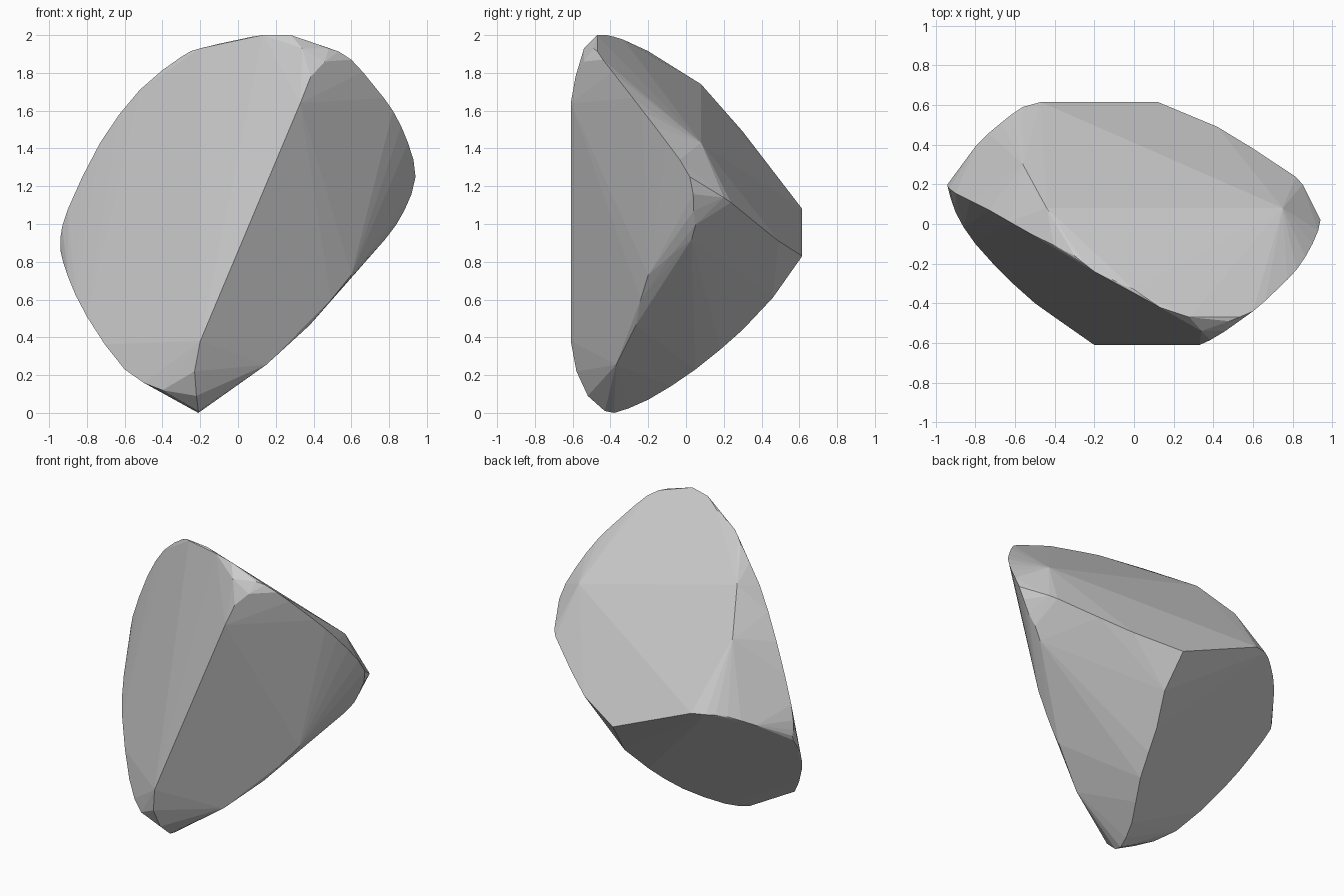
import bpy, bmesh
from mathutils import Vector

if "Cube" in bpy.data.objects:
    bpy.data.objects.remove(bpy.data.objects["Cube"])

# Curved rims of a convex boulder; the planar faces span between them
left_rim = [(.34, -.54, 1.93), (.28, -.47, 2.0), (.13, -.42, 2.0), (0, -.33, 1.975),
            (-.20, -.24, 1.93), (-.30, -.16, 1.885), (-.52, -.05, 1.71),
            (-.73, .07, 1.43), (-.90, .155, 1.08), (-.94, .19, .93),
            (-.94, .19, .86), (-.90, .06, .72), (-.80, -.10, .51),
            (-.60, -.31, .23), (-.40, -.47, .12), (-.22, -.52, .09)]
right_rim = [(.46, -.54, 1.86), (.48, -.49, 1.93), (.60, -.44, 1.87), (.72, -.33, 1.73),
             (.82, -.23, 1.60), (.90, -.10, 1.43), (.94, .02, 1.25),
             (.88, .04, 1.07), (.78, .03, .92), (.60, -.20, .73),
             (.38, -.265, .465), (.15, -.37, .255)]
back_right_rim = [right_rim[6], (.85, .20, 1.14), (.75, .28, 1.08),
                  (.42, .49, .91), (.12, .615, .83)]
back_left_rim = [(-.47, .615, 1.08), (-.56, .59, 1.085), (-.67, .51, 1.07),
                 (-.80, .39, 1.0), (-.94, .19, .90)]
underside = [(.14, .46, .61), (.07, .30, .44), (-.01, .05, .23), (-.15, -.20, .07),
             (-.21, -.38, 0), (-.21, -.43, .01)]
# Straight front ridge and the corners inside the faces
corners = [(-.20, -.61, .38), (.33, -.61, 1.64), (.385, -.585, 1.78), (-.23, -.58, .22),
           (.75, .08, 1.43), (-.44, .08, 1.74), (-.56, .30, 1.49)]


def rounded(points):
    """Add a smooth midpoint to every inner span of a rim."""
    pts = [Vector(p) for p in points]
    mids = [(9 * (b + c) - a - d) / 16
            for a, b, c, d in zip(pts, pts[1:], pts[2:], pts[3:])]
    for m in mids:
        m.x = max(-.94, min(.94, m.x))
        m.z = max(0, min(2, m.z))
    return pts + mids


# Boulder: hull around the rims, nearly coplanar facets merged
bm = bmesh.new()
for rim in (left_rim, right_rim, back_right_rim, back_left_rim, underside):
    for p in rounded(rim):
        bm.verts.new(p)
for p in corners:
    bm.verts.new(p)
bmesh.ops.remove_doubles(bm, verts=bm.verts[:], dist=0.005)
bmesh.ops.convex_hull(bm, input=bm.verts[:])
loose = [v for v in bm.verts if not v.link_faces]
bmesh.ops.delete(bm, geom=loose, context='VERTS')
bmesh.ops.dissolve_limit(bm, angle_limit=0.03, verts=bm.verts[:], edges=bm.edges[:])
bmesh.ops.recalc_face_normals(bm, faces=bm.faces[:])

mesh = bpy.data.meshes.new("boulder")
bm.to_mesh(mesh)
bm.free()
boulder = bpy.data.objects.new("boulder", mesh)
bpy.context.collection.objects.link(boulder)
